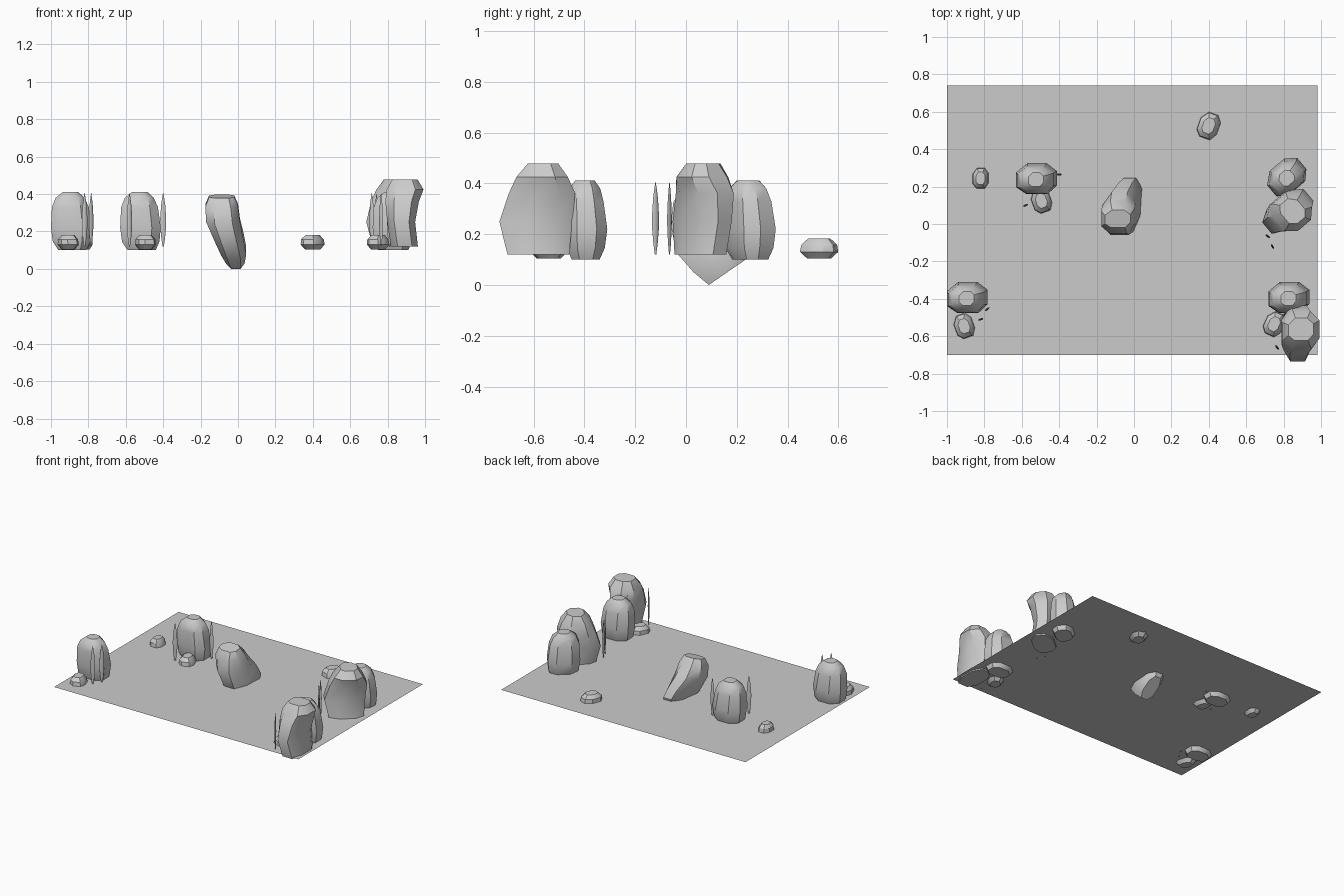
import bpy, math
from math import radians, sin, cos, pi

if "Cube" in bpy.data.objects:
    bpy.data.objects.remove(bpy.data.objects["Cube"])

def make(name, verts, faces, loc=(0, 0, 0), rot=0, scale=(1, 1, 1), angle=35):
    me = bpy.data.meshes.new(name)
    me.from_pydata(verts, [], faces)
    me.polygons.foreach_set("use_smooth", [True] * len(me.polygons))
    me.set_sharp_from_angle(angle=radians(angle))
    ob = bpy.data.objects.new(name, me)
    bpy.context.collection.objects.link(ob)
    ob.location, ob.scale = loc, scale
    ob.rotation_euler.z = radians(rot)
    return ob

def loft(rings):
    n = len(rings[0])
    verts = [p for r in rings for p in r]
    faces = [(i * n + j, i * n + (j + 1) % n, (i + 1) * n + (j + 1) % n, (i + 1) * n + j)
             for i in range(len(rings) - 1) for j in range(n)]
    faces += [tuple(reversed(range(n))), tuple(range(len(verts) - n, len(verts)))]
    return verts, faces

def ring(x0, x1, y0, y1, z0, z1=None):
    # chamfered rectangle, optionally sloping from front height z0 to back height z1
    z1 = z0 if z1 is None else z1
    uv = [(.25, 0), (.78, 0), (1, .28), (1, .75), (.75, 1), (.28, 1), (0, .7), (0, .22)]
    return [(x0 + (x1 - x0) * u, y0 + (y1 - y0) * v, z0 + (z1 - z0) * v) for u, v in uv]

def rock(name, sections, **kw):
    return make(name, *loft([ring(*s) for s in sections]), **kw)

BOULDER = [(-.07, .08, -.06, .05, .10), (-.10, .10, -.08, .07, .145), (-.11, .107, -.085, .08, .22),
           (-.105, .092, -.082, .065, .33), (-.085, .07, -.072, .052, .38), (-.045, .035, -.045, .03, .412)]
TALL = [(-.078, .067, -.12, .123, .12), (-.097, .052, -.152, .135, .25), (-.107, .072, -.115, .147, .36),
        (-.10, .097, -.085, .118, .425), (-.07, .065, -.04, .08, .478)]
PEBBLE = [(-.035, .035, -.045, .045, .105), (-.055, .055, -.07, .07, .13),
          (-.053, .05, -.066, .066, .158), (-.032, .03, -.042, .042, .182)]
LEANING = [(-.06, .035, .09, .235, 0, .10), (-.09, .044, .03, .247, .05, .145),
           (-.125, .03, -.04, .222, .13, .21), (-.17, .01, -.06, .17, .24, .285),
           (-.175, 0, -.05, .12, .325, .355), (-.155, -.02, -.02, .075, .378, .398)]

# ground sheet
make("ground_sheet", [(-1, -.70, .13), (.98, -.70, .13), (.98, .74, .13), (-1, .74, .13)], [(0, 1, 2, 3)])

# leaning rock in the middle, poking through the sheet
rock("center_rock", LEANING)

# tall rocks on the right side
rock("tall_rock_front", TALL, loc=(.895, -.583, 0))
rock("tall_rock_side", TALL, loc=(.835, .055, 0), rot=-50, scale=(1, .95, 1))

# medium boulders
for i, (x, y, r) in enumerate([(-.89, -.39, 0), (-.52, .245, 0), (.83, -.39, 0), (.815, .255, 40)]):
    rock(f"boulder_{i}", BOULDER, loc=(x, y, 0), rot=r)

# small pebbles
for i, (x, y, r, s) in enumerate([(-.908, -.545, 20, .92), (-.495, .125, 20, .92), (.75, -.535, -25, .92),
                                  (.40, .525, -20, 1), (-.82, .245, 0, .78)]):
    rock(f"pebble_{i}", PEBBLE, loc=(x, y, 0), rot=r, scale=(s, s, 1))

# thin leaf blades
blade = loft([[(.016 * w * cos(a * pi / 3), .006 * w * sin(a * pi / 3), z) for a in range(6)]
              for w, z in [(.2, .12), (.6, .16), (.95, .22), (1, .27), (.7, .34), (.35, .38), (.05, .405)]])
for i, (x, y, r) in enumerate([(-.785, -.455, 40), (-.82, -.51, 20), (-.40, .265, 0), (-.58, .10, 25),
                               (.765, -.66, -50), (.81, -.48, 30), (.715, -.065, -35), (.74, -.12, -60)]):
    make(f"blade_{i}", *blade, loc=(x, y, 0), rot=r, angle=50)
